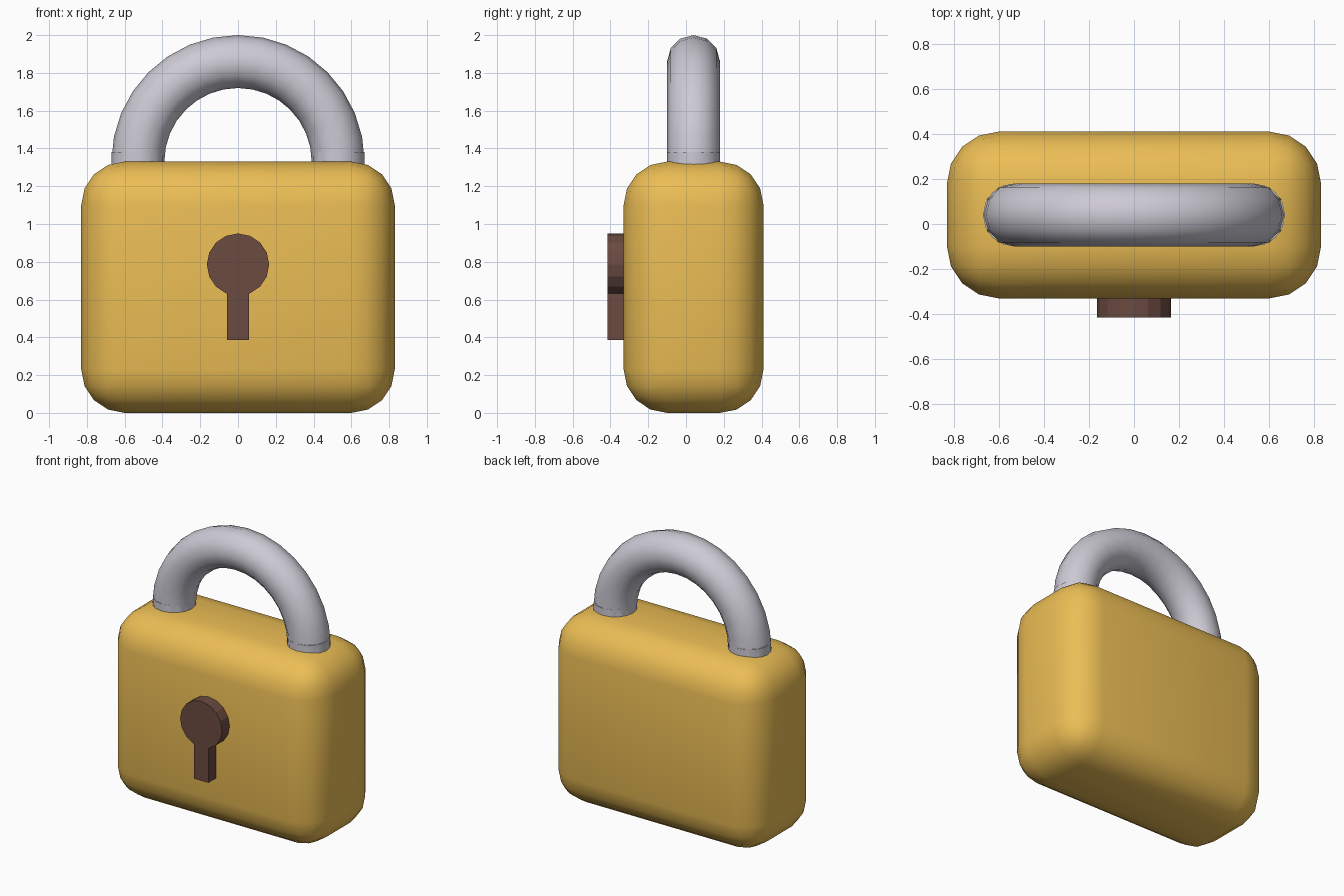
import bpy, bmesh
from math import pi, cos, sin, radians

if "Cube" in bpy.data.objects:
    bpy.data.objects.remove(bpy.data.objects["Cube"])

CY = 0.04            # depth centre of body and shackle
TOP = 1.33           # top of body
R, r = 0.53, 0.14    # shackle bend radius and rod radius


def material(name, rgb):
    m = bpy.data.materials.new(name)
    m.diffuse_color = (*rgb, 1)
    m.use_nodes = True
    m.node_tree.nodes["Principled BSDF"].inputs["Base Color"].default_value = m.diffuse_color
    return m


gold = material("gold", (0.83, 0.51, 0.09))
steel = material("steel", (0.61, 0.59, 0.66))
brown = material("brown", (0.147, 0.069, 0.051))


def finish(obj, name, mat, smooth=None):
    obj.name = name
    obj.data.materials.append(mat)
    if smooth:
        bpy.ops.object.shade_smooth_by_angle(angle=radians(smooth))
    return obj


def box(name, mat, lo, hi, bevel=0, smooth=None):
    bpy.ops.mesh.primitive_cube_add(size=1, location=[(a + b) / 2 for a, b in zip(lo, hi)])
    obj = bpy.context.object
    obj.scale = [b - a for a, b in zip(lo, hi)]
    bpy.ops.object.transform_apply(location=False, rotation=False, scale=True)
    if bevel:
        mod = obj.modifiers.new("round", 'BEVEL')
        mod.width, mod.segments = bevel, 4
        bpy.ops.object.modifier_apply(modifier="round")
    return finish(obj, name, mat, smooth)


def cylinder(name, mat, loc, radius, depth, sides, rot=(0, 0, 0), smooth=None):
    bpy.ops.mesh.primitive_cylinder_add(vertices=sides, radius=radius, depth=depth,
                                        location=loc, rotation=rot)
    return finish(bpy.context.object, name, mat, smooth)


# Rounded body
box("body", gold, (-0.83, CY - 0.37, 0), (0.83, CY + 0.37, TOP), bevel=0.23, smooth=40)

# Shackle bend: half ring of rod sections
bm = bmesh.new()
rings = []
for i in range(17):
    a = pi * i / 16
    ring = []
    for j in range(12):
        b = 2 * pi * j / 12
        d = R + r * cos(b)
        ring.append(bm.verts.new((d * cos(a), CY + r * sin(b), TOP + d * sin(a))))
    rings.append(ring)
for p, q in zip(rings, rings[1:]):
    for j in range(12):
        k = (j + 1) % 12
        bm.faces.new((p[j], p[k], q[k], q[j]))
bm.faces.new(rings[0])
bm.faces.new(rings[-1])
bmesh.ops.recalc_face_normals(bm, faces=bm.faces)
mesh = bpy.data.meshes.new("shackle")
bm.to_mesh(mesh)
bm.free()
shackle = bpy.data.objects.new("shackle", mesh)
bpy.context.collection.objects.link(shackle)
bpy.ops.object.select_all(action='DESELECT')
shackle.select_set(True)
bpy.context.view_layer.objects.active = shackle
finish(shackle, "shackle", steel, smooth=40)

# Shackle legs running down into the body
for side, s in (("left", -1), ("right", 1)):
    cylinder(f"{side}_shackle_leg", steel, (s * R, CY, 1.23), r, 0.3, 16, smooth=40)

# Keyhole plate: round top and slot below
cylinder("keyhole_round", brown, (0, -0.355, 0.785), 0.165, 0.12, 16, rot=(pi / 2, 0, 0))
box("keyhole_slot", brown, (-0.057, -0.415, 0.385), (0.057, -0.295, 0.70))
